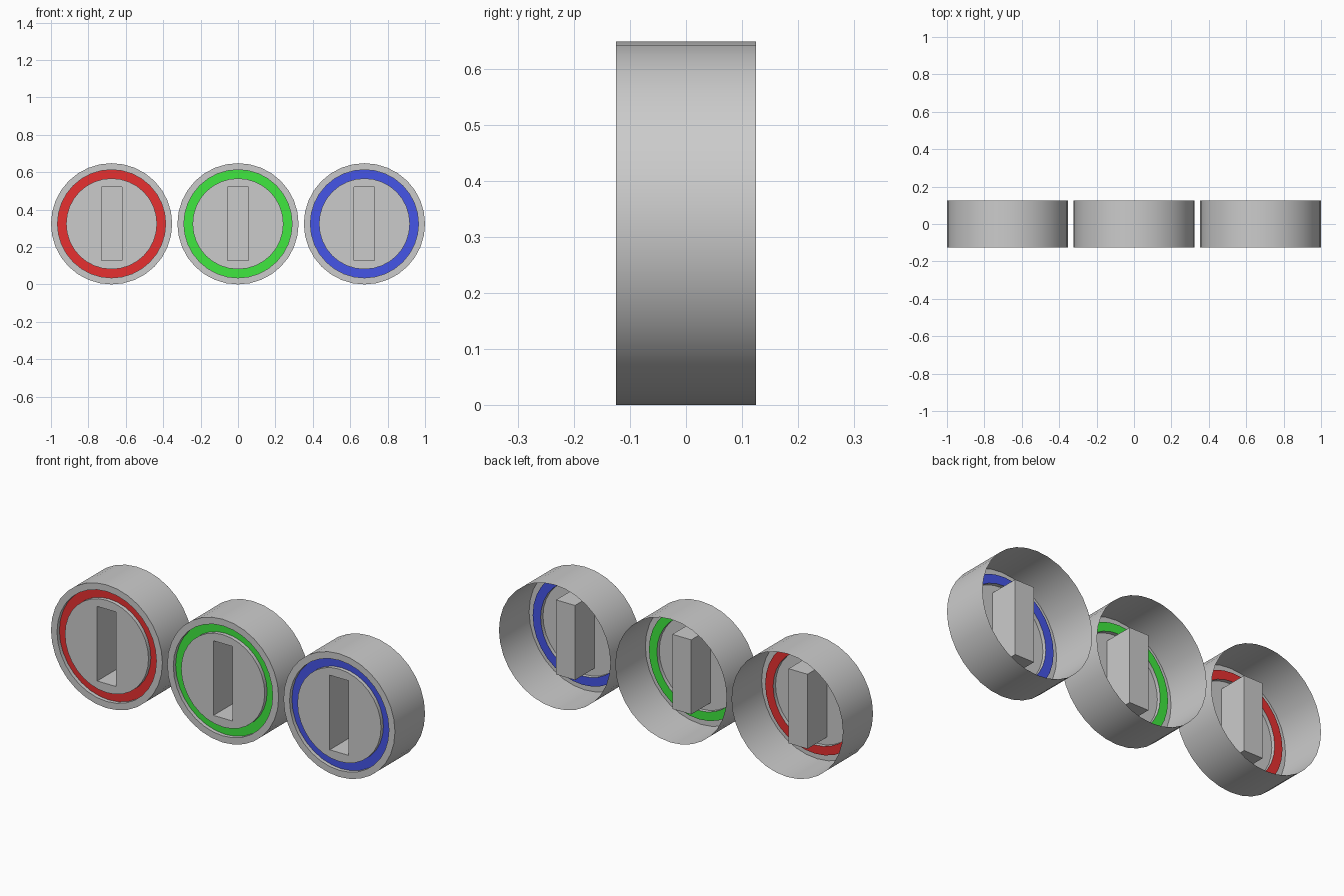
import bpy, bmesh, math

if "Cube" in bpy.data.objects:
    bpy.data.objects.remove(bpy.data.objects["Cube"])

SEG = 32
R, R_OUT, R_IN = 0.324, 0.289, 0.243      # casing, groove outer, groove inner
FRONT, BACK = -0.125, 0.125
FLOOR = FRONT + 0.02                      # groove floor
SLOT_W, SLOT_H, SLOT_BACK = 0.055, 0.196, 0.035   # half width, half height, end of pocket


def circle(r, y):
    return [(r * math.sin(2 * math.pi * i / SEG), y, r * math.cos(2 * math.pi * i / SEG))
            for i in range(SEG)]


def slot(y):
    return [(-SLOT_W, y, SLOT_H), (SLOT_W, y, SLOT_H), (SLOT_W, y, -SLOT_H), (-SLOT_W, y, -SLOT_H)]


def add_skin(bm, loops):
    """Join a series of equal loops with quads; returns the vertex loops."""
    rows = [[bm.verts.new(p) for p in loop] for loop in loops]
    for a, b in zip(rows, rows[1:]):
        n = len(a)
        for i in range(n):
            k = (i + 1) % n
            bm.faces.new((a[i], b[i], b[k], a[k]))
    return rows


def finish(bm, name, x, mat=None):
    mesh = bpy.data.meshes.new(name)
    bm.to_mesh(mesh)
    bm.free()
    ob = bpy.data.objects.new(name, mesh)
    bpy.context.collection.objects.link(ob)
    ob.location = (x, 0, R)
    if mat:
        mesh.materials.append(mat)
    bpy.ops.object.select_all(action='DESELECT')
    ob.select_set(True)
    bpy.context.view_layer.objects.active = ob
    bpy.ops.object.shade_smooth_by_angle(angle=math.radians(30))


def dial(label, x, color):
    # Open-backed casing with front rim and outer groove wall
    bm = bmesh.new()
    add_skin(bm, [circle(R, BACK), circle(R, FRONT), circle(R_OUT, FRONT), circle(R_OUT, FLOOR)])
    finish(bm, label + "_casing", x)

    # Coloured groove floor
    mat = bpy.data.materials.new(label + "_paint")
    mat.diffuse_color = color
    mat.use_nodes = True
    mat.node_tree.nodes["Principled BSDF"].inputs["Base Color"].default_value = mat.diffuse_color
    bm = bmesh.new()
    add_skin(bm, [circle(R_OUT, FLOOR), circle(R_IN, FLOOR)])
    finish(bm, label + "_ring", x, mat)

    # Face plate with inner groove wall and slot pocket
    bm = bmesh.new()
    wall = add_skin(bm, [circle(R_IN, FLOOR), circle(R_IN, FRONT)])
    pocket = add_skin(bm, [slot(FRONT), slot(SLOT_BACK)])
    bm.faces.new(pocket[1][::-1])
    edges = []
    for loop in (wall[1], pocket[0]):
        edges += [bm.edges.get((loop[i - 1], loop[i])) for i in range(len(loop))]
    filled = bmesh.ops.triangle_fill(bm, edges=edges, use_beauty=True, use_dissolve=False)
    bm.normal_update()
    for f in filled["geom"]:
        if isinstance(f, bmesh.types.BMFace) and f.normal.y > 0:
            f.normal_flip()
    # pocket end faces the front
    bm.normal_update()
    for f in bm.faces:
        if abs(f.normal.y) > 0.9 and f.normal.y > 0:
            f.normal_flip()
    finish(bm, label + "_slotted_plate", x)


for label, x, color in (("red", -0.676, (0.8, 0.03, 0.03, 1)),
                        ("green", 0.0, (0.05, 0.8, 0.05, 1)),
                        ("blue", 0.676, (0.06, 0.09, 0.8, 1))):
    dial(label, x, color)
